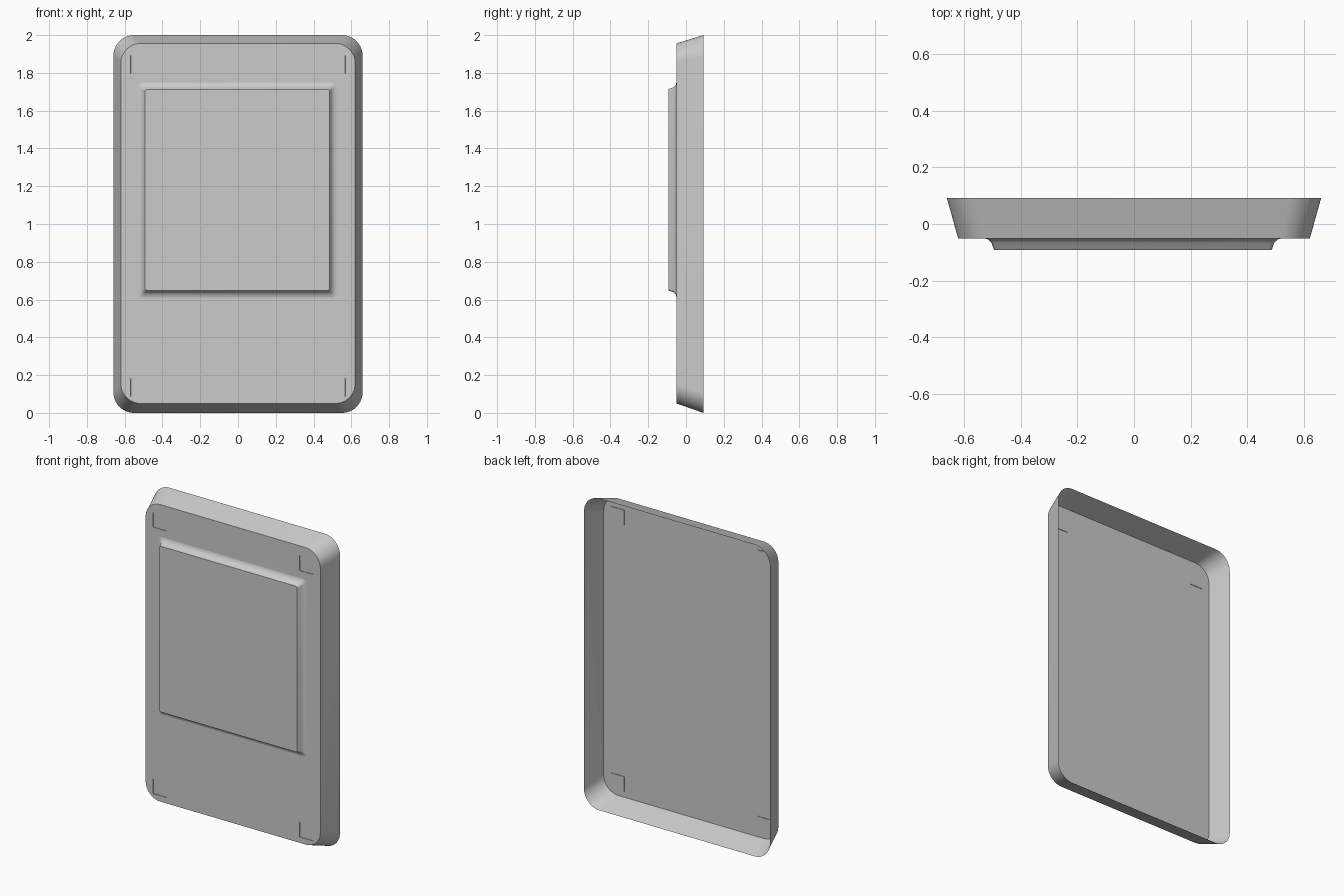
import bpy, bmesh, math

cube = bpy.data.objects.get("Cube")
if cube:
    bpy.data.objects.remove(cube)

GREY = (0.6, 0.6, 0.6, 1)
grey = bpy.data.materials.new("plain grey")
grey.use_nodes = True
grey.diffuse_color = GREY
grey.node_tree.nodes["Principled BSDF"].inputs["Base Color"].default_value = GREY


def rounded_ring(bm, cx, cz, hx, hz, y, r, steps):
    """Rounded rectangle of vertices, counter-clockwise seen from the front."""
    ring = []
    for k, (sx, sz) in enumerate([(1, 1), (-1, 1), (-1, -1), (1, -1)]):
        for i in range(steps + 1):
            a = (k + i / steps) * math.pi / 2
            ring.append(bm.verts.new((cx + sx * (hx - r) + r * math.cos(a), y,
                                      cz + sz * (hz - r) + r * math.sin(a))))
    return ring


def loft(rings, bm):
    """Skin rings from back to front and cap the front one."""
    for a, b in zip(rings, rings[1:]):
        n = len(a)
        for i in range(n):
            j = (i + 1) % n
            bm.faces.new((a[i], a[j], b[j], b[i]))
    return bm.faces.new(rings[-1])


def finish(bm, name, angle):
    mesh = bpy.data.meshes.new(name)
    bm.to_mesh(mesh)
    bm.free()
    mesh.materials.append(grey)
    ob = bpy.data.objects.new(name, mesh)
    bpy.context.collection.objects.link(ob)
    bpy.ops.object.select_all(action="DESELECT")
    ob.select_set(True)
    bpy.context.view_layer.objects.active = ob
    bpy.ops.object.shade_smooth_by_angle(angle=math.radians(angle))


# Open-backed tray with sloping walls
FRONT = -0.051
bm = bmesh.new()
plate = loft([rounded_ring(bm, 0, 1, 0.66, 1.0, 0.092, 0.11, 12),
              rounded_ring(bm, 0, 1.003, 0.62, 0.953, FRONT, 0.105, 12)], bm)

# Shallow square recesses near the four corners of the front
xs, zs, half = (-0.52, 0.52), (0.135, 1.845), 0.048
cuts = [((x + s * half, 0, 0), (1, 0, 0)) for x in xs for s in (-1, 1)]
cuts += [((0, 0, z + s * half), (0, 0, 1)) for z in zs for s in (-1, 1)]
for co, no in cuts:
    faces = [f for f in bm.faces if all(abs(v.co.y - FRONT) < 1e-4 for v in f.verts)]
    geom = set(faces)
    for f in faces:
        geom.update(f.edges)
        geom.update(f.verts)
    bmesh.ops.bisect_plane(bm, geom=list(geom), plane_co=co, plane_no=no)
squares = []
for f in bm.faces:
    c = f.calc_center_median()
    if (abs(c.y - FRONT) < 1e-4 and min(abs(c.x - x) for x in xs) < 0.01
            and min(abs(c.z - z) for z in zs) < 0.01):
        squares.append(f)
bmesh.ops.inset_individual(bm, faces=squares, thickness=0.0005, depth=-0.003)
finish(bm, "tray_shell", 30)

# Raised panel with a flared foot: half width, depth, corner radius
bm = bmesh.new()
profile = [(0.525, FRONT, 0.02), (0.511, -0.054, 0.018), (0.504, -0.061, 0.016),
           (0.499, -0.065, 0.014), (0.490, -0.090, 0.012), (0.488, -0.092, 0.011)]
loft([rounded_ring(bm, -0.004, 1.181, w, w + 0.044, y, r, 5) for w, y, r in profile], bm)
finish(bm, "raised_panel", 35)
